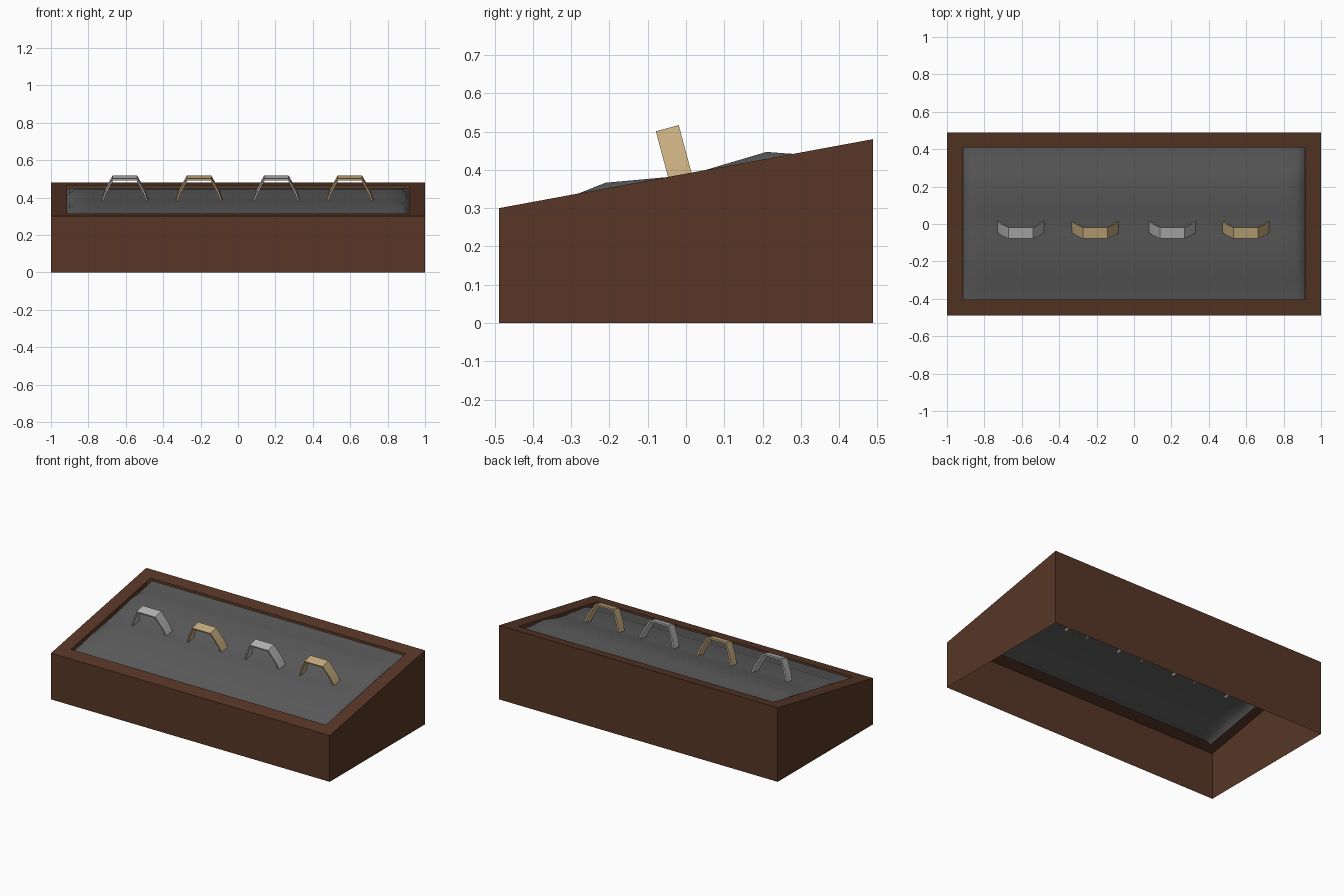
import bpy, bmesh, math
from mathutils import Matrix, Vector

cube = bpy.data.objects.get("Cube")
if cube:
    bpy.data.objects.remove(cube, do_unlink=True)


def material(name, rgb):
    m = bpy.data.materials.new(name)
    m.use_nodes = True
    m.diffuse_color = (*rgb, 1)
    m.node_tree.nodes["Principled BSDF"].inputs["Base Color"].default_value = (*rgb, 1)
    return m


wood = material("brown wood", (0.095, 0.037, 0.019))
velvet = material("grey velvet", (0.107, 0.107, 0.107))
silver = material("silver", (0.47, 0.47, 0.48))
gold = material("gold", (0.56, 0.41, 0.21))


def add_object(name, bm, mat, smooth=None):
    mesh = bpy.data.meshes.new(name)
    bm.to_mesh(mesh)
    bm.free()
    ob = bpy.data.objects.new(name, mesh)
    bpy.context.collection.objects.link(ob)
    mesh.materials.append(mat)
    if smooth:
        bpy.ops.object.select_all(action='DESELECT')
        ob.select_set(True)
        bpy.context.view_layer.objects.active = ob
        bpy.ops.object.shade_smooth_by_angle(angle=math.radians(smooth))
    return ob


HALF_X, HALF_Y = 1.0, 0.488
FRONT_Z, BACK_Z = 0.30, 0.48
OPEN_X, OPEN_FRONT, OPEN_BACK = 0.915, -0.405, 0.41


def slope(y):
    return FRONT_Z + (y + HALF_Y) / (2 * HALF_Y) * (BACK_Z - FRONT_Z)


# Sloped case: four walls and a rim, open underneath and on top
bm = bmesh.new()
outer = [(-HALF_X, -HALF_Y), (HALF_X, -HALF_Y), (HALF_X, HALF_Y), (-HALF_X, HALF_Y)]
inner = [(-OPEN_X, OPEN_FRONT), (OPEN_X, OPEN_FRONT), (OPEN_X, OPEN_BACK), (-OPEN_X, OPEN_BACK)]
base = [bm.verts.new((x, y, 0)) for x, y in outer]
top = [bm.verts.new((x, y, slope(y))) for x, y in outer]
hole = [bm.verts.new((x, y, slope(y))) for x, y in inner]
for i in range(4):
    j = (i + 1) % 4
    bm.faces.new((base[i], base[j], top[j], top[i]))
    bm.faces.new((top[i], top[j], hole[j], hole[i]))
add_object("display_case", bm, wood)

# Padded lining: height above the slope follows a gentle double swell
swell = [(OPEN_FRONT, -0.01), (-0.30, -0.004), (-0.21, 0.015), (-0.05, 0.0),
         (0.05, 0.0), (0.21, 0.018), (0.28, 0.0), (OPEN_BACK, -0.014)]
columns = [-OPEN_X, -0.90, -0.87] + [i * 0.2 for i in range(-4, 5)] + [0.87, 0.90, OPEN_X]
bm = bmesh.new()
grid = []
for x in columns:
    edge = min((OPEN_X - abs(x)) / 0.045, 1)
    dip = -0.025 * (1 - edge) ** 2
    grid.append([bm.verts.new((x, y, slope(y) + h * edge + dip)) for y, h in swell])
for a, b in zip(grid, grid[1:]):
    for j in range(len(swell) - 1):
        bm.faces.new((a[j], b[j], b[j + 1], a[j + 1]))
add_object("padded_lining", bm, velvet, 40)


# Cuff bracelets: open faceted bands leaning square to the slope
def cuff(name, x, mat):
    half = [(0.128, -0.008), (0.108, 0.05), (0.066, 0.127)]
    path = [Vector((-px, 0, pz)) for px, pz in half] + \
           [Vector((px, 0, pz)) for px, pz in reversed(half)]
    width, thick = 0.062, 0.010
    centre = Vector((0, 0, 0.0))
    bm = bmesh.new()
    rings = []
    for p in path:
        q = p - (p - centre).normalized() * thick
        rings.append([bm.verts.new((v.x, s * width / 2, v.z))
                      for v, s in ((p, -1), (p, 1), (q, 1), (q, -1))])
    for a, b in zip(rings, rings[1:]):
        for i in range(4):
            j = (i + 1) % 4
            bm.faces.new((a[i], a[j], b[j], b[i]))
    bm.faces.new(rings[0])
    bm.faces.new(rings[-1])
    bmesh.ops.recalc_face_normals(bm, faces=bm.faces)
    place = Matrix.Translation((x, -0.016, 0.386)) @ Matrix.Rotation(math.radians(15), 4, 'X')
    bmesh.ops.transform(bm, matrix=place, verts=bm.verts)
    add_object(name, bm, mat, 30)


for i, x in enumerate((-0.605, -0.208, 0.205, 0.598)):
    mat, label = ((silver, "silver"), (gold, "gold"))[i % 2]
    cuff(f"{label}_cuff_{i // 2 + 1}", x, mat)
